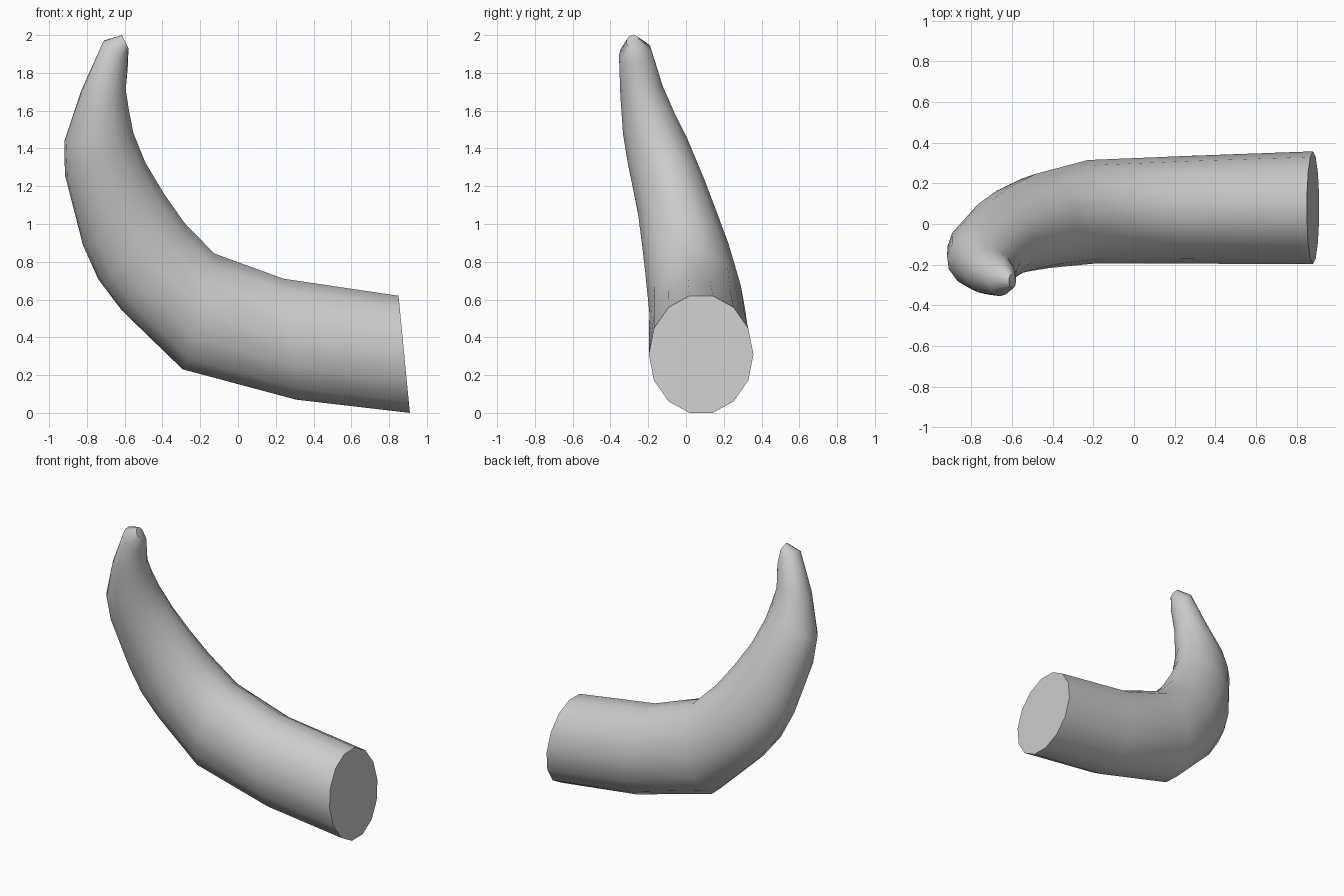
import bpy, bmesh, math
from mathutils import Vector

if "Cube" in bpy.data.objects:
    bpy.data.objects.remove(bpy.data.objects["Cube"])

SIDES = 14
# Ring stations: outer x, outer z, inner x, inner z, centre y, half width in y
RINGS = [
    (0.91, 0.00, 0.85, 0.62, 0.08, 0.277),
    (0.31, 0.07, 0.24, 0.71, 0.07, 0.265),
    (-0.29, 0.23, -0.13, 0.845, 0.06, 0.255),
    (-0.61, 0.54, -0.29, 1.01, 0.015, 0.235),
    (-0.73, 0.70, -0.40, 1.165, -0.025, 0.215),
    (-0.81, 0.88, -0.50, 1.33, -0.07, 0.195),
    (-0.91, 1.25, -0.56, 1.49, -0.145, 0.172),
    (-0.915, 1.43, -0.58, 1.60, -0.19, 0.150),
    (-0.83, 1.70, -0.595, 1.71, -0.235, 0.115),
    (-0.71, 1.97, -0.585, 1.84, -0.268, 0.088),
    (-0.615, 2.00, -0.58, 1.93, -0.28, 0.035),
]

centres = [Vector(((a + c) / 2, y, (b + d) / 2)) for a, b, c, d, y, r in RINGS]
bm = bmesh.new()
loops = []
for i, (ox, oz, ix, iz, cy, ry) in enumerate(RINGS):
    # Cross-section axes: inward curve direction and sideways direction
    u = Vector((ix - ox, 0, iz - oz)) / 2 / math.cos(math.pi / SIDES)
    tangent = centres[min(i + 1, len(RINGS) - 1)] - centres[max(i - 1, 0)]
    v = tangent.cross(u).normalized()
    if i in (0, len(RINGS) - 1):
        v = Vector((0, math.copysign(1, v.y), 0))
    v *= ry
    ring = []
    for k in range(SIDES):
        t = (k + 0.5) * math.tau / SIDES
        ring.append(bm.verts.new(centres[i] + u * math.cos(t) + v * math.sin(t)))
    loops.append(ring)

# Skin between rings, then close both ends
for a, b in zip(loops, loops[1:]):
    for k in range(SIDES):
        n = (k + 1) % SIDES
        bm.faces.new((a[k], a[n], b[n], b[k]))
bm.faces.new(loops[0])
bm.faces.new(loops[-1])
bmesh.ops.recalc_face_normals(bm, faces=bm.faces)

mesh = bpy.data.meshes.new("horn")
bm.to_mesh(mesh)
bm.free()
horn = bpy.data.objects.new("horn", mesh)
bpy.context.collection.objects.link(horn)
bpy.context.view_layer.objects.active = horn
horn.select_set(True)
bpy.ops.object.shade_smooth_by_angle(angle=math.radians(50))
